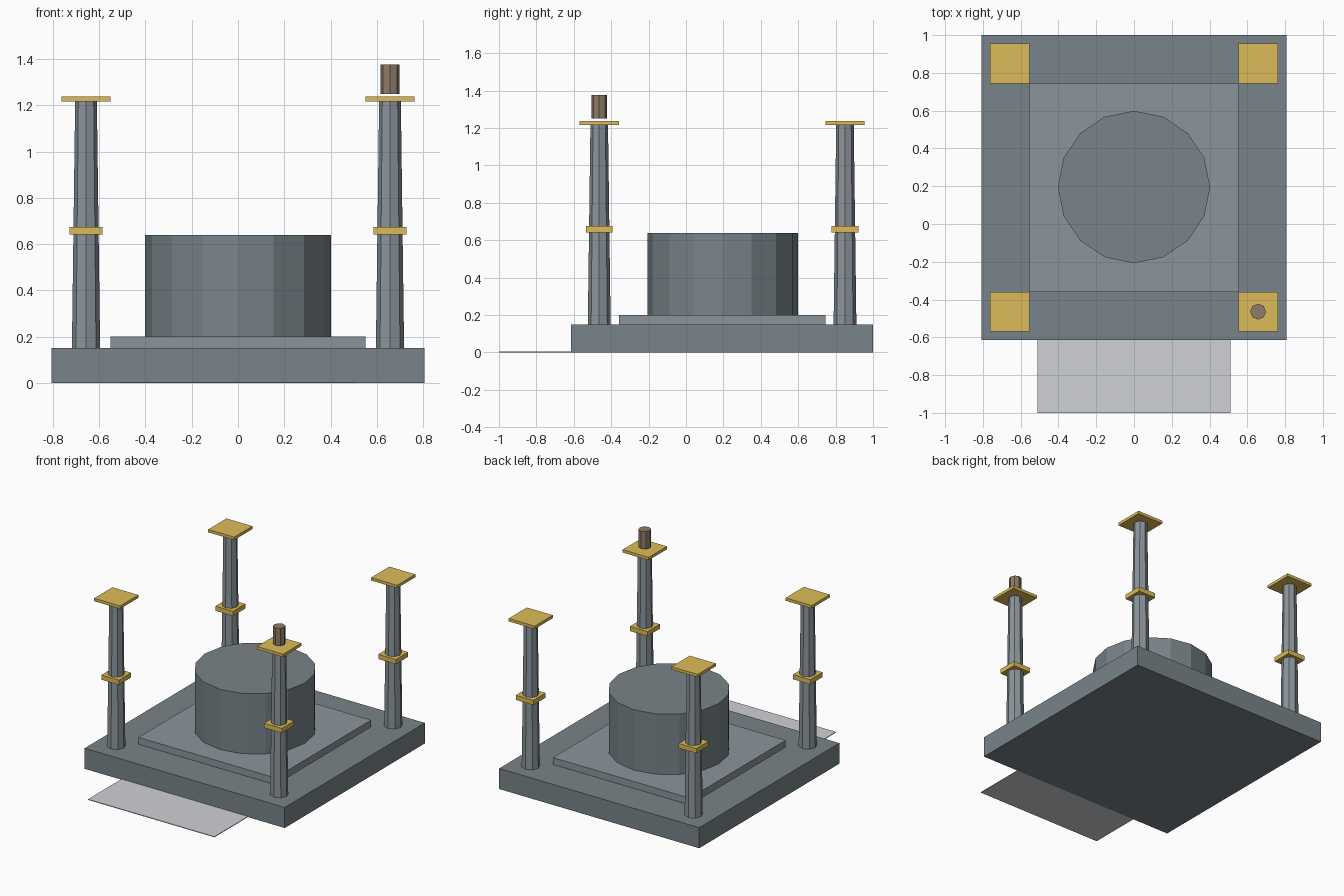
import bpy

if "Cube" in bpy.data.objects:
    bpy.data.objects.remove(bpy.data.objects["Cube"])

CY = 0.193    # centre of the plinth in y
OFF = 0.657   # column offset from that centre


def material(name, rgb):
    m = bpy.data.materials.new(name)
    m.diffuse_color = (*rgb, 1)
    m.use_nodes = True
    m.node_tree.nodes["Principled BSDF"].inputs["Base Color"].default_value = m.diffuse_color
    return m


stone = material("dark_stone", (0.19, 0.23, 0.25))
pale_stone = material("pale_stone", (0.26, 0.30, 0.33))
gold = material("gold", (0.72, 0.50, 0.10))
brown = material("brown", (0.27, 0.20, 0.14))
light = material("light_grey", (0.62, 0.64, 0.66))


def finish(name, mat):
    ob = bpy.context.object
    ob.name = name
    ob.data.materials.append(mat)
    return ob


def box(name, x, y, z0, z1, sx, sy, mat):
    bpy.ops.mesh.primitive_cube_add(size=1, location=(x, y, (z0 + z1) / 2))
    ob = finish(name, mat)
    ob.scale = (sx, sy, z1 - z0)
    bpy.ops.object.transform_apply(location=False, rotation=False, scale=True)
    return ob


def prism(name, x, y, z0, z1, r0, r1, sides, mat):
    bpy.ops.mesh.primitive_cone_add(vertices=sides, radius1=r0, radius2=r1,
                                    depth=z1 - z0, location=(x, y, (z0 + z1) / 2))
    return finish(name, mat)


# Stepped base and front apron
box("base_slab", 0, CY, 0, 0.15, 1.614, 1.614, stone)
box("raised_step", 0, CY, 0.15, 0.20, 1.104, 1.104, pale_stone)
box("front_apron", 0, -0.807, 0, 0.005, 1.02, 0.386, light)

# Central drum
prism("central_drum", 0, CY + 0.003, 0.20, 0.64, 0.403, 0.403, 16, stone)

# Four tapered columns with gold collars and caps
for side, sx in (("left", -1), ("right", 1)):
    for end, sy in (("front", -1), ("back", 1)):
        x, y = sx * OFF, CY + sy * OFF
        tag = f"{end}_{side}"
        prism(f"column_{tag}", x, y, 0.15, 1.217, 0.061, 0.047, 8, pale_stone)
        box(f"collar_{tag}", x, y, 0.641, 0.675, 0.142, 0.142, gold)
        box(f"cap_{tag}", x, y, 1.217, 1.238, 0.21, 0.21, gold)

# Small post hovering just above the front right cap
prism("top_post", OFF, CY - OFF, 1.25, 1.376, 0.042, 0.042, 8, brown)
